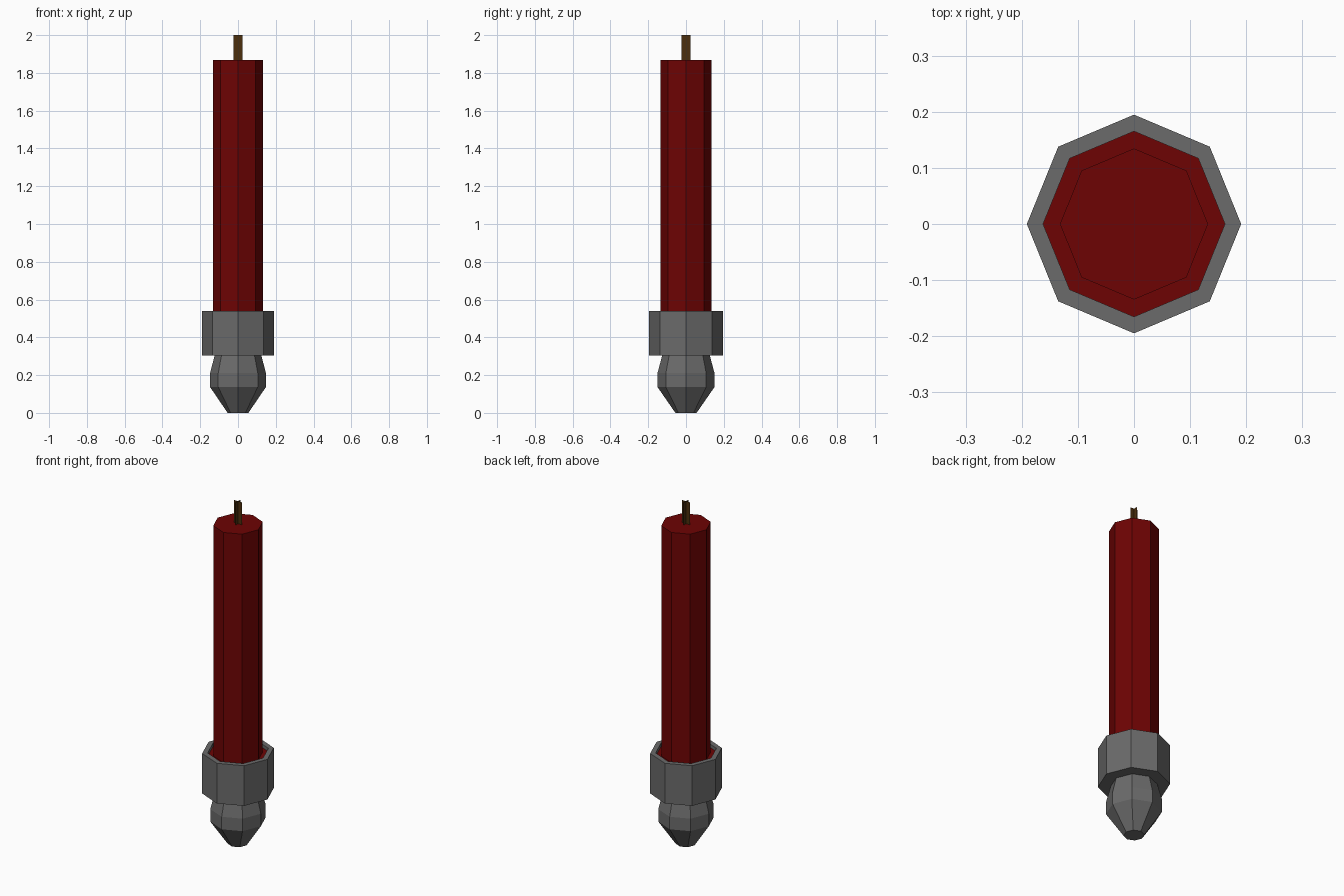
import bpy, bmesh, math

if "Cube" in bpy.data.objects:
    bpy.data.objects.remove(bpy.data.objects["Cube"])

SIDES = 8
Y_STRETCH = 1.02  # the model is very slightly deeper than wide


def material(name, rgb):
    m = bpy.data.materials.new(name)
    m.diffuse_color = (*rgb, 1)
    m.use_nodes = True
    m.node_tree.nodes["Principled BSDF"].inputs["Base Color"].default_value = m.diffuse_color
    return m


red = material("red wax", (0.155, 0.001, 0.001))
grey = material("grey metal", (0.145, 0.145, 0.145))
brown = material("brown wick", (0.07, 0.028, 0.004))


def finish(name, bm, mat):
    me = bpy.data.meshes.new(name)
    bm.to_mesh(me)
    bm.free()
    me.materials.append(mat)
    ob = bpy.data.objects.new(name, me)
    bpy.context.collection.objects.link(ob)
    return ob


def lathe(name, profile, mat):
    """Turn a (radius, z) profile into an eight-sided solid, capped at both ends."""
    bm = bmesh.new()
    rings = []
    for r, z in profile:
        rings.append([bm.verts.new((r * math.cos(a), r * Y_STRETCH * math.sin(a), z))
                      for a in (i * math.tau / SIDES for i in range(SIDES))])
    for lo, hi in zip(rings, rings[1:]):
        for i in range(SIDES):
            j = (i + 1) % SIDES
            bm.faces.new((lo[i], lo[j], hi[j], hi[i]))
    bm.faces.new(rings[0][::-1])
    bm.faces.new(rings[-1])
    return finish(name, bm, mat)


# Metal holder: tapered foot, then the cup with its recessed floor
lathe("holder_foot", [(0.055, 0), (0.148, 0.137), (0.148, 0.21), (0.122, 0.31)], grey)
lathe("holder_cup", [(0.191, 0.305), (0.191, 0.54), (0.162, 0.54), (0.162, 0.51)], grey)

# Wax: pool in the cup and the tall candle
lathe("wax_pool", [(0.162, 0.50), (0.162, 0.52)], red)
lathe("candle", [(0.132, 0.51), (0.132, 1.868)], red)

# Wick: two crossed upright cards
bm = bmesh.new()
for dx, dy in ((0.025, 0), (0, 0.025)):
    bm.faces.new([bm.verts.new((s * dx, s * dy, z))
                  for s, z in ((-1, 1.86), (1, 1.86), (1, 2.0), (-1, 2.0))])
finish("wick", bm, brown)
